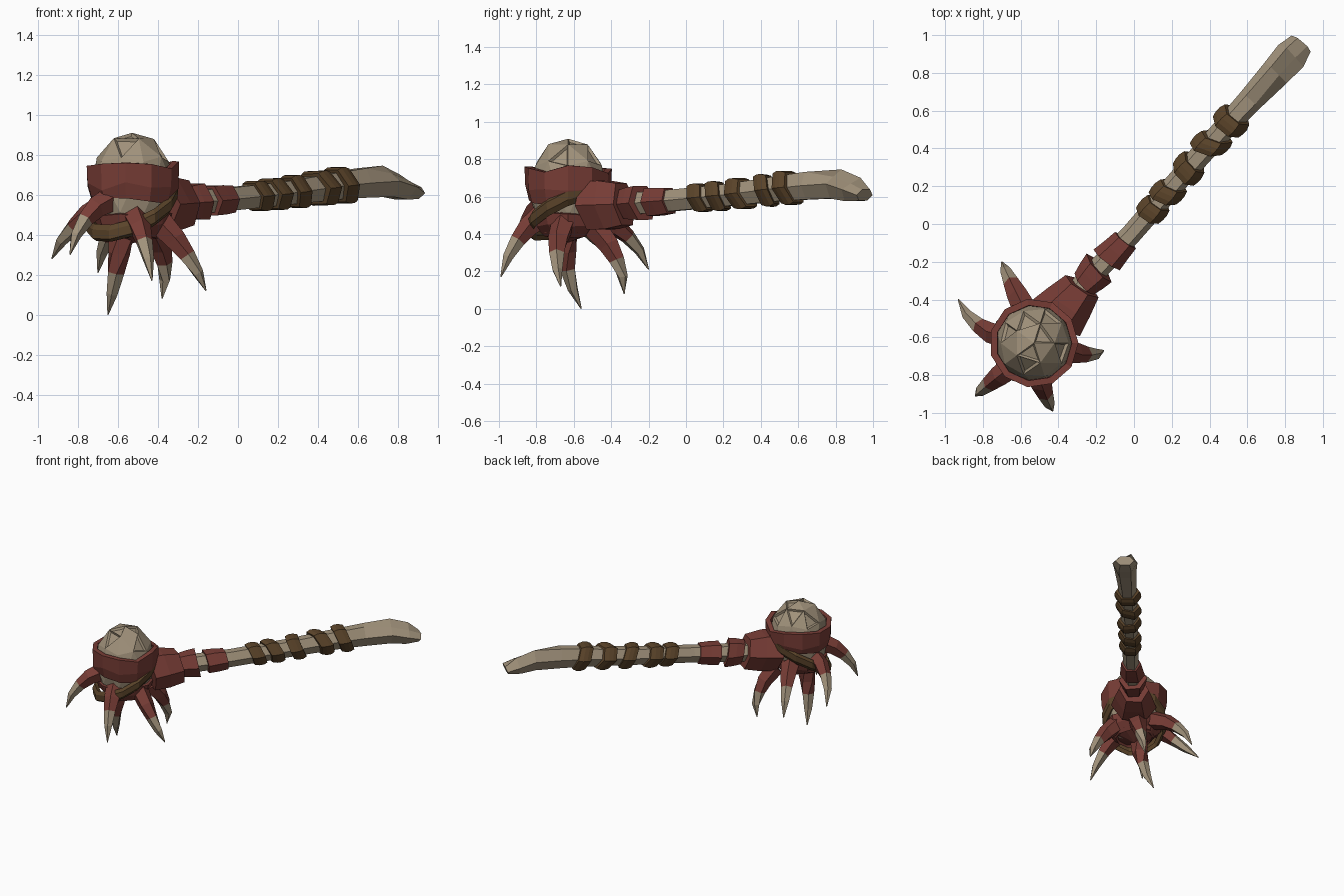
import bpy, bmesh, math, random
from mathutils import Vector

if "Cube" in bpy.data.objects:
    bpy.data.objects.remove(bpy.data.objects["Cube"])

random.seed(7)


def material(name, color):
    m = bpy.data.materials.new(name)
    m.diffuse_color = (*color, 1)
    m.use_nodes = True
    m.node_tree.nodes["Principled BSDF"].inputs["Base Color"].default_value = m.diffuse_color
    return m


BONE = material("bone", (0.36, 0.29, 0.20))
RED = material("dark_red_hide", (0.19, 0.047, 0.037))
BROWN = material("brown_leather", (0.105, 0.058, 0.023))
HEAD = Vector((-0.53, -0.63, 0.64))


def finish(bm, name, mats):
    bmesh.ops.recalc_face_normals(bm, faces=bm.faces)
    me = bpy.data.meshes.new(name)
    bm.to_mesh(me)
    bm.free()
    for m in mats:
        me.materials.append(m)
    ob = bpy.data.objects.new(name, me)
    bpy.context.collection.objects.link(ob)
    return ob


def loft(name, path, radii, sides, mats, split=99, shear=(0, 0), spin=0.0, dents=()):
    """Tube through path; faces after ring 'split' use the second material."""
    bm = bmesh.new()
    pts = [Vector(p) for p in path]
    rings = []
    for i, p in enumerate(pts):
        d = (pts[min(i + 1, len(pts) - 1)] - pts[max(i - 1, 0)]).normalized()
        side = d.cross(Vector((0, 0, 1))).normalized()
        up = side.cross(d)
        a, b = radii[i] if isinstance(radii[i], tuple) else (radii[i], radii[i])
        ring = []
        for k in range(sides):
            t = math.tau * k / sides + spin
            s, u = a * math.cos(t), b * math.sin(t)
            if (i, k) in dents:
                s, u = s * 0.55, u * 0.5
            ring.append(bm.verts.new(p + side * s + up * u + d * (u * shear[0] + s * shear[1])))
        rings.append(ring)
    for i in range(len(rings) - 1):
        for k in range(sides):
            n = (k + 1) % sides
            f = bm.faces.new((rings[i][k], rings[i][n], rings[i + 1][n], rings[i + 1][k]))
            f.material_index = int(i >= split)
    bm.faces.new(rings[0])
    bm.faces.new(rings[-1]).material_index = int(split < 99)
    return finish(bm, name, mats)


# Bone handle with a grooved, curved butt
handle = [(-0.45, -0.54, 0.55), (-0.25, -0.30, 0.56), (-0.02, -0.06, 0.58),
          (0.25, 0.25, 0.61), (0.50, 0.53, 0.645), (0.62, 0.66, 0.658),
          (0.75, 0.80, 0.667), (0.83, 0.89, 0.638), (0.885, 0.955, 0.607)]
loft("handle", handle,
     [(.07, .08), (.06, .068), (.055, .066), (.057, .068), (.06, .078),
      (.067, .085), (.08, .09), (.088, .075), (.066, .036)],
     6, [BONE], dents=((6, 1), (7, 1)))


def handle_point(x):
    for a, b in zip(handle, handle[1:]):
        if a[0] <= x <= b[0]:
            return Vector(a).lerp(Vector(b), (x - a[0]) / (b[0] - a[0]))


def wrap(name, x0, x1, radii, mat, shear):
    a, b = handle_point(x0), handle_point(x1)
    n = len(radii) - 1
    loft(name, [a.lerp(b, i / n) for i in range(n + 1)], radii, 6, [mat], shear=shear)


# Leather grip wraps
for i, (x, lean) in enumerate([(0.10, 0.1), (0.18, 0.3), (0.29, -0.1), (0.41, 0.4), (0.515, 0.05)]):
    r = 0.078 + 0.004 * i
    wrap(f"grip_wrap_{i + 1}", x - 0.03, x + 0.03,
         [(r * .93, r * 1.0), (r, r * 1.13), (r, r * 1.13), (r * .9, r)], BROWN, (-0.3, lean))

# Red hide cuffs along the neck
wrap("cuff_outer", -0.145, -0.045, [(.088, .085), (.078, .085), (.07, .078)], RED, (-0.1, 0.1))
wrap("cuff_middle", -0.265, -0.185, [(.075, .09), (.09, .10), (.10, .105)], RED, (-0.15, -0.1))
wrap("cuff_inner", -0.42, -0.275, [(.16, .15), (.135, .15), (.105, .13)], RED, (-0.15, 0.1))

# Rounded bone head with chipped pits
bm = bmesh.new()
bmesh.ops.create_icosphere(bm, subdivisions=2, radius=1)
for v in bm.verts:
    v.co *= random.uniform(0.97, 1.03)
    v.co = HEAD + Vector((v.co.x * 0.212, v.co.y * 0.212, min(v.co.z, 0.95) * 0.283))
bm.normal_update()
upper = [f for f in bm.faces if f.calc_center_median().z > 0.78]
for f in random.sample(upper, 7):
    bmesh.ops.inset_individual(bm, faces=[f], thickness=0.018, depth=-0.014)
finish(bm, "bone_head", [BONE])


def hoop(name, levels, sides, mat, thick, jag=0.0, tilt=0.0):
    """Band around the head; levels are (radius, z), tilt raises the handle side."""
    bm = bmesh.new()
    rows = [[] for _ in levels]
    for k in range(sides):
        t = math.tau * k / sides
        for row, (r, z) in zip(rows, levels):
            x, y = r * math.cos(t), r * math.sin(t)
            dz = tilt * (x * 0.66 + y * 0.75) + random.uniform(-jag, jag)
            row.append(bm.verts.new((HEAD.x + x, HEAD.y + y, z + dz)))
    for lo, hi in zip(rows, rows[1:]):
        for k in range(sides):
            n = (k + 1) % sides
            bm.faces.new((lo[k], lo[n], hi[n], hi[k]))
    ob = finish(bm, name, [mat])
    mod = ob.modifiers.new("thickness", 'SOLIDIFY')
    mod.thickness = thick
    mod.offset = -1
    return ob


# Hide bands, palm and slanted strap
hoop("hide_band", [(0.212, 0.575), (0.232, 0.64), (0.236, 0.745)], 11, RED, 0.035, jag=0.022)
hoop("lower_hide_band", [(0.13, 0.39), (0.185, 0.45), (0.202, 0.50)], 10, RED, 0.03, jag=0.012)
hoop("slanted_strap", [(0.205, 0.475), (0.228, 0.50), (0.23, 0.545), (0.215, 0.565)],
     12, BROWN, 0.03, tilt=0.55)
loft("palm", [HEAD + Vector((0, 0.001, -0.16)), HEAD + Vector((0, 0, -0.235)), HEAD + Vector((0, 0, -0.285))],
     [0.18, 0.145, 0.07], 9, [RED])

# Fingers: base, knuckle where the claw starts, tip
fingers = [((-0.58, -0.64, 0.42), (-0.61, -0.63, 0.21), (-0.65, -0.56, 0.0)),
           ((-0.40, -0.65, 0.47), (-0.255, -0.69, 0.295), (-0.16, -0.67, 0.12)),
           ((-0.66, -0.60, 0.54), (-0.82, -0.54, 0.44), (-0.93, -0.40, 0.28)),
           ((-0.57, -0.47, 0.48), (-0.65, -0.31, 0.385), (-0.70, -0.20, 0.21)),
           ((-0.43, -0.48, 0.43), (-0.37, -0.37, 0.26), (-0.38, -0.33, 0.08)),
           ((-0.52, -0.76, 0.50), (-0.47, -0.90, 0.365), (-0.43, -0.99, 0.17)),
           ((-0.63, -0.74, 0.58), (-0.765, -0.845, 0.475), (-0.84, -0.91, 0.30))]
for i, (base, knuckle, tip) in enumerate(fingers):
    b, k, t = Vector(base), Vector(knuckle), Vector(tip)
    out = (k - b.lerp(t, 0.5)) * 0.3
    path = [b, b.lerp(k, 0.55) + out, k, k.lerp(t, 0.5) + out, t]
    loft(f"finger_{i + 1}", path, [0.068, 0.057, 0.043, 0.029, 0.003], 5,
         [RED, BONE], split=2, spin=0.3)
